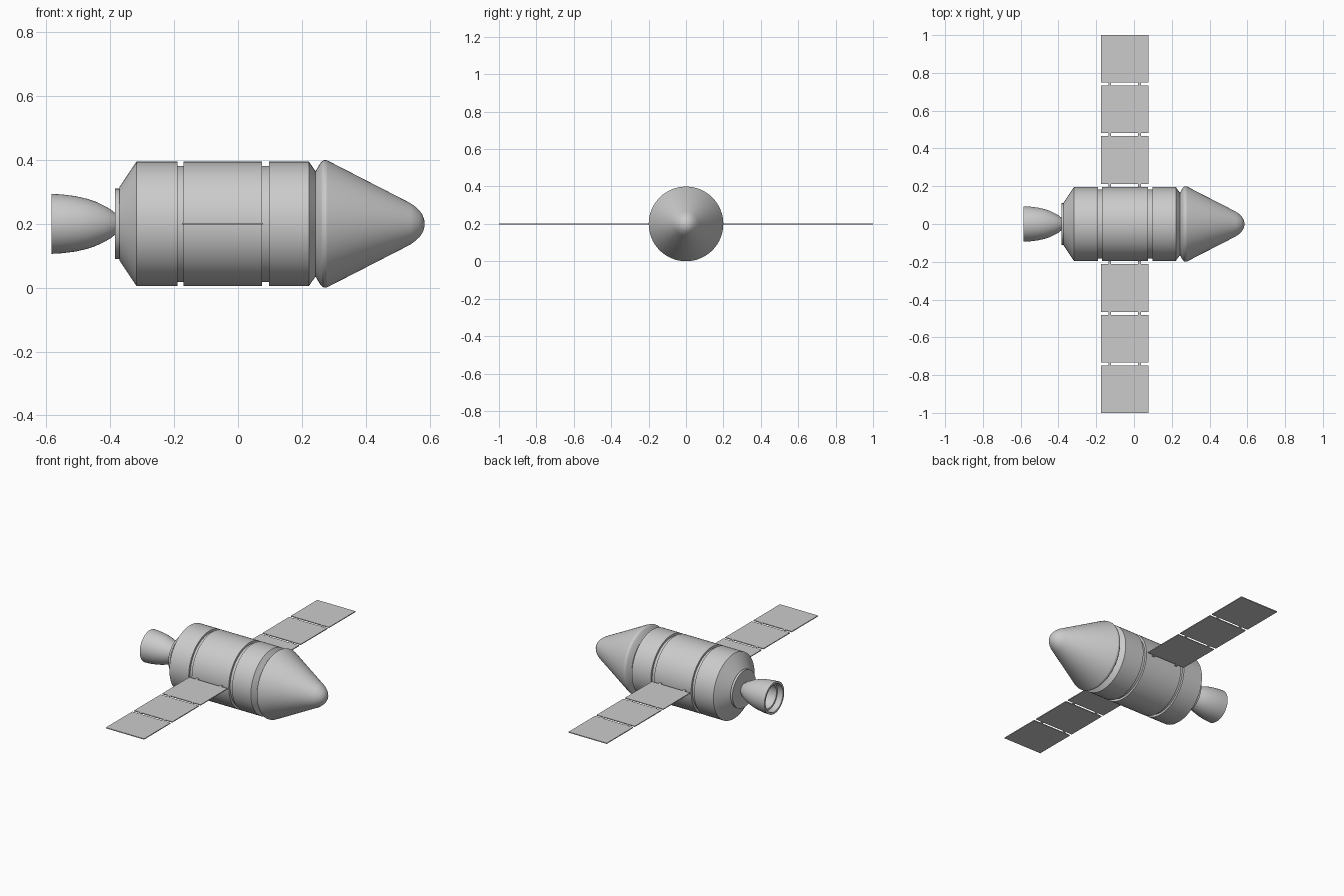
import bpy, bmesh, math
from mathutils import Matrix

if "Cube" in bpy.data.objects:
    bpy.data.objects.remove(bpy.data.objects["Cube"])

AXIS_Z = 0.2
SEGMENTS = 64


def finish(name, bm, angle=None):
    bmesh.ops.remove_doubles(bm, verts=bm.verts, dist=1e-5)
    bmesh.ops.recalc_face_normals(bm, faces=bm.faces)
    mesh = bpy.data.meshes.new(name)
    bm.to_mesh(mesh)
    bm.free()
    obj = bpy.data.objects.new(name, mesh)
    bpy.context.collection.objects.link(obj)
    if angle:
        bpy.ops.object.select_all(action='DESELECT')
        obj.select_set(True)
        bpy.context.view_layer.objects.active = obj
        bpy.ops.object.shade_smooth_by_angle(angle=math.radians(angle))
    return obj


def revolve(name, profile, angle=22):
    """Turn an (x, radius) profile around the long axis."""
    bm = bmesh.new()
    rings = []
    for i in range(SEGMENTS):
        a = 2 * math.pi * i / SEGMENTS
        rings.append([bm.verts.new((x, r * math.cos(a), AXIS_Z + r * math.sin(a)))
                      for x, r in profile])
    for i in range(SEGMENTS):
        a, b = rings[i], rings[(i + 1) % SEGMENTS]
        for j in range(len(profile) - 1):
            bm.faces.new((a[j], a[j + 1], b[j + 1], b[j]))
    # collapse the poles to single points
    bmesh.ops.dissolve_degenerate(bm, dist=1e-6, edges=bm.edges)
    return finish(name, bm, angle)


def add_box(bm, x0, x1, y0, y1, thick):
    m = (Matrix.Translation(((x0 + x1) / 2, (y0 + y1) / 2, AXIS_Z))
         @ Matrix.Diagonal((x1 - x0, y1 - y0, thick, 1)))
    bmesh.ops.create_cube(bm, size=1, matrix=m)


# Service module hull with rear collar and two grooves
revolve("service_module", [
    (-0.385, 0), (-0.385, 0.11), (-0.372, 0.11), (-0.372, 0.114),
    (-0.318, 0.195), (-0.19, 0.195), (-0.19, 0.182), (-0.17, 0.182),
    (-0.17, 0.195), (0.075, 0.195), (0.075, 0.182), (0.097, 0.182),
    (0.097, 0.195), (0.222, 0.195), (0.243, 0.165)])

# Crew capsule with rounded shoulder and nose
revolve("capsule", [
    (0.243, 0.165), (0.257, 0.189), (0.263, 0.196), (0.27, 0.1995),
    (0.277, 0.1995), (0.285, 0.196), (0.54, 0.065), (0.555, 0.054),
    (0.568, 0.042), (0.577, 0.03), (0.583, 0.016), (0.585, 0)])

# Engine bell, hollow with an inner step
revolve("engine_nozzle", [
    (-0.385, 0.034), (-0.40, 0.046), (-0.42, 0.057), (-0.445, 0.069),
    (-0.475, 0.079), (-0.51, 0.087), (-0.55, 0.092), (-0.585, 0.094),
    (-0.585, 0.082), (-0.55, 0.08), (-0.55, 0.07), (-0.51, 0.068),
    (-0.475, 0.062), (-0.445, 0.053), (-0.42, 0.042), (-0.40, 0.032),
    (-0.39, 0)], 30)

# Solar wings: three panels joined by pairs of hinges, one wing each side
PANELS = [(0.211, 0.466), (0.482, 0.734), (0.75, 1.0)]
for side, sign in (("left", 1), ("right", -1)):
    bm = bmesh.new()
    for y0, y1 in PANELS:
        add_box(bm, -0.175, 0.078, *sorted((sign * y0, sign * y1)), 0.005)
    finish(side + "_solar_panels", bm)
    bm = bmesh.new()
    for y0, y1 in ((0.185, 0.211), (0.466, 0.482), (0.734, 0.75)):
        for x in (-0.129, 0.029):
            add_box(bm, x - 0.007, x + 0.007, *sorted((sign * y0, sign * y1)), 0.004)
    finish(side + "_panel_hinges", bm)
